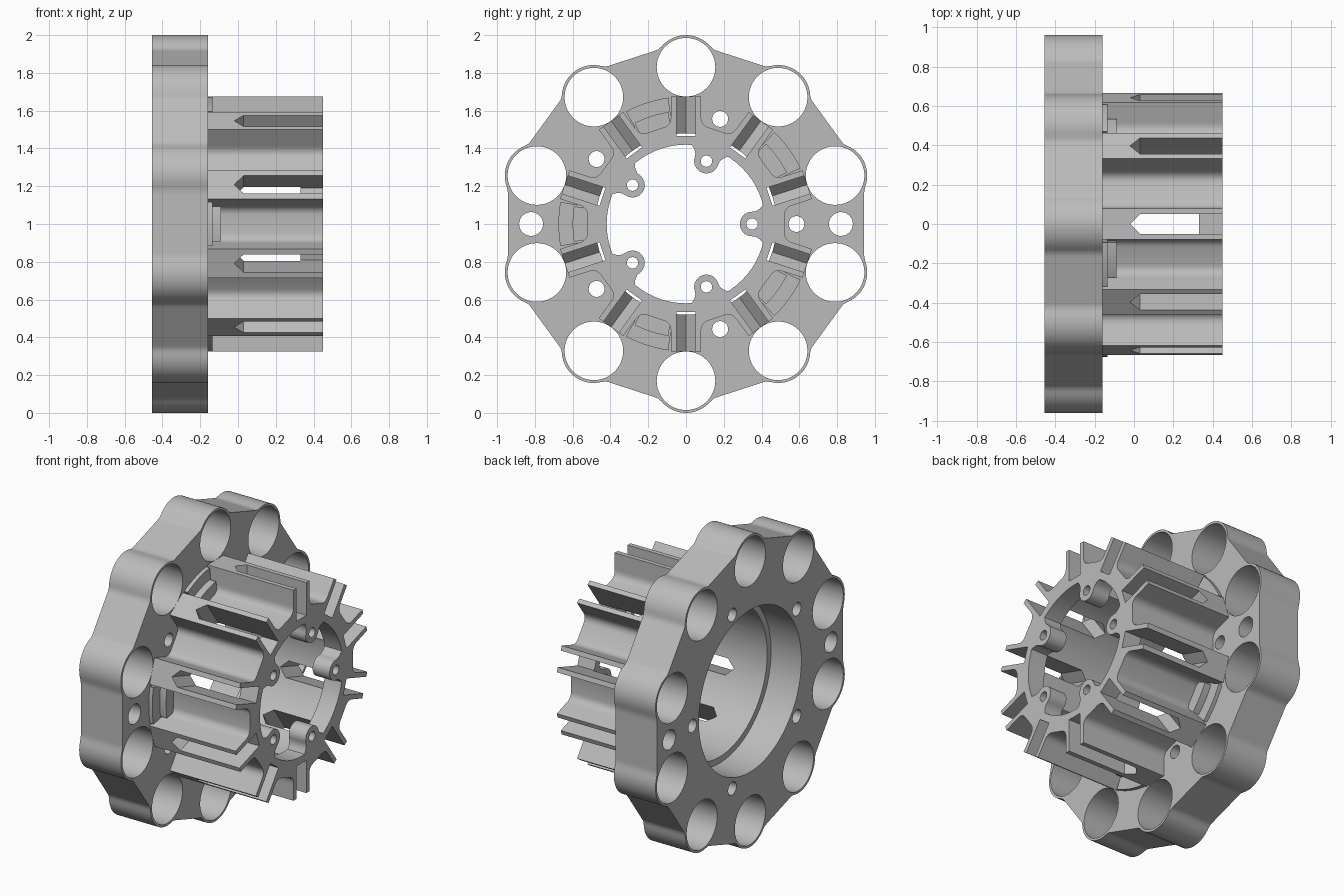
import bpy, bmesh
from math import sin, cos, pi, radians, sqrt
from mathutils import Vector

if "Cube" in bpy.data.objects:
    bpy.data.objects.remove(bpy.data.objects["Cube"])

grey = bpy.data.materials.new("plain grey")
grey.use_nodes = True
grey.diffuse_color = (0.5, 0.5, 0.5, 1)
grey.node_tree.nodes["Principled BSDF"].inputs["Base Color"].default_value = (0.5, 0.5, 0.5, 1)

BACK, FACE, STEP, END = -0.455, -0.16, 0.33, 0.45
TENTHS = [36 * k for k in range(10)]
FIFTHS = [90 + 72 * k for k in range(5)]


def spot(x, t, r, deg):
    """Point at x along the axis, t across and r outward, turned from the top."""
    a = radians(deg)
    return Vector((x, t * cos(a) + r * sin(a), 1 + r * cos(a) - t * sin(a)))


def loft(name, lower, upper):
    """Solid between two matching outlines."""
    bm = bmesh.new()
    lo = [bm.verts.new(p) for p in lower]
    hi = [bm.verts.new(p) for p in upper]
    bm.faces.new(lo)
    bm.faces.new(hi)
    n = len(lo)
    for i in range(n):
        j = (i + 1) % n
        bm.faces.new((lo[i], lo[j], hi[j], hi[i]))
    bmesh.ops.recalc_face_normals(bm, faces=bm.faces)
    mesh = bpy.data.meshes.new(name)
    bm.to_mesh(mesh)
    bm.free()
    mesh.materials.append(grey)
    ob = bpy.data.objects.new(name, mesh)
    bpy.context.collection.objects.link(ob)
    return ob


def prism(name, pts, x0, x1, deg=0):
    return loft(name, [spot(x0, t, r, deg) for t, r in pts],
                [spot(x1, t, r, deg) for t, r in pts])


def circle(radius, out=0.0, n=64):
    return [(radius * sin(2 * pi * i / n), out + radius * cos(2 * pi * i / n)) for i in range(n)]


def cut(ob, cutter):
    mod = ob.modifiers.new("cut", "BOOLEAN")
    mod.operation, mod.solver, mod.object = "DIFFERENCE", "EXACT", cutter
    bpy.context.view_layer.objects.active = ob
    bpy.ops.object.modifier_apply(modifier=mod.name)
    bpy.data.objects.remove(cutter)


def drill(ob, radius, out, deg, x0=-1, x1=1):
    cut(ob, prism("drill", circle(radius, out), x0, x1, deg))


# Flange outline: ten round bosses blended into shallow flats
def rim(deg):
    off = (deg + 18) % 36 - 18
    a = radians(off)
    flat = (0.943 if abs((deg % 180) - 90) < 18 else 0.923) / cos(radians(18 - abs(off)))
    under = 0.17 ** 2 - (0.83 * sin(a)) ** 2
    boss = 0.83 * cos(a) + sqrt(under) if under > 0 else 0
    gap = max(0.012 - abs(boss - flat), 0)
    return max(boss, flat) + gap * gap / 0.048


outline = [(rim(d) * sin(radians(d)), rim(d) * cos(radians(d))) for d in range(360)]
flange = prism("flange", outline, BACK, FACE)
drill(flange, 0.52, 0, 0, -1, -0.24)
drill(flange, 0.48, 0, 0)
for a in TENTHS:
    drill(flange, 0.155, 0.83, a)
for a in FIFTHS:
    drill(flange, 0.042, 0.585, a)
for a in (90, 270):
    drill(flange, 0.063, 0.82, a)

# Finned barrel: fin blocks with filleted roots
tooth = [(-0.08, 0.675), (0.08, 0.675), (0.08, 0.575)]
tooth += [(0.13 - 0.05 * cos(q * pi / 10), 0.56 - 0.05 * sin(q * pi / 10)) for q in range(5)]
tooth += [(0.525 * sin(radians(d)), 0.525 * cos(radians(d))) for d in (16, 18, 20)]
tooth += [(0.0, 0.0)]
tooth.pop()
profile = []
left_root = [(-t, r) for t, r in reversed(tooth[2:8])]
for a in TENTHS:
    for t, r in left_root + tooth[:8]:
        p = spot(0, t, r, a)
        profile.append((p.y, p.z - 1))
barrel = prism("finned_barrel", profile, FACE - 0.02, END)
drill(barrel, 0.48, 0, 0, -1, STEP)
drill(barrel, 0.42, 0, 0)

# Pointed slots splitting every fin block in two
slot = [(-0.02, 0), (0.03, 0.05), (0.6, 0.05), (0.6, -0.05), (0.03, -0.05)]
for a in TENTHS:
    cut(barrel, loft("slot", [spot(x, t, 0.465, a) for x, t in slot],
                     [spot(x, t, 0.8, a) for x, t in slot]))
parts = [flange, barrel]

# Screw lugs reaching into the end opening
half = [(0.13, 0.43), (0.1, 0.408), (0.08, 0.39), (0.068, 0.37)]
nose = [(0.065 * cos(i * pi / 16), 0.35 - 0.065 * sin(i * pi / 16)) for i in range(17)]
lug = half + nose + [(-t, r) for t, r in reversed(half)]
for a in FIFTHS:
    ob = prism("screw_lug", lug, STEP, END, a)
    drill(ob, 0.03, 0.35, a)
    parts.append(ob)


# Stepped pads at the barrel root, between the screw holes
def pad(r0, r1, spread, x1, deg):
    arc = [radians(spread * (i / 8 - 1)) for i in range(17)]
    pts = [(r1 * sin(a), r1 * cos(a)) for a in arc]
    pts += [(r0 * sin(a), r0 * cos(a)) for a in reversed(arc)]
    parts.append(prism("root_pad", pts, FACE - 0.01, x1, deg))


for a in FIFTHS:
    pad(0.49, 0.675, 10, -0.135, a + 180)
    pad(0.49, 0.6, 9, -0.09, a + 180)

# Smooth curved walls, sharp corners
bpy.ops.object.select_all(action="DESELECT")
for ob in parts:
    ob.select_set(True)
bpy.context.view_layer.objects.active = flange
bpy.ops.object.shade_smooth_by_angle(angle=radians(30))
